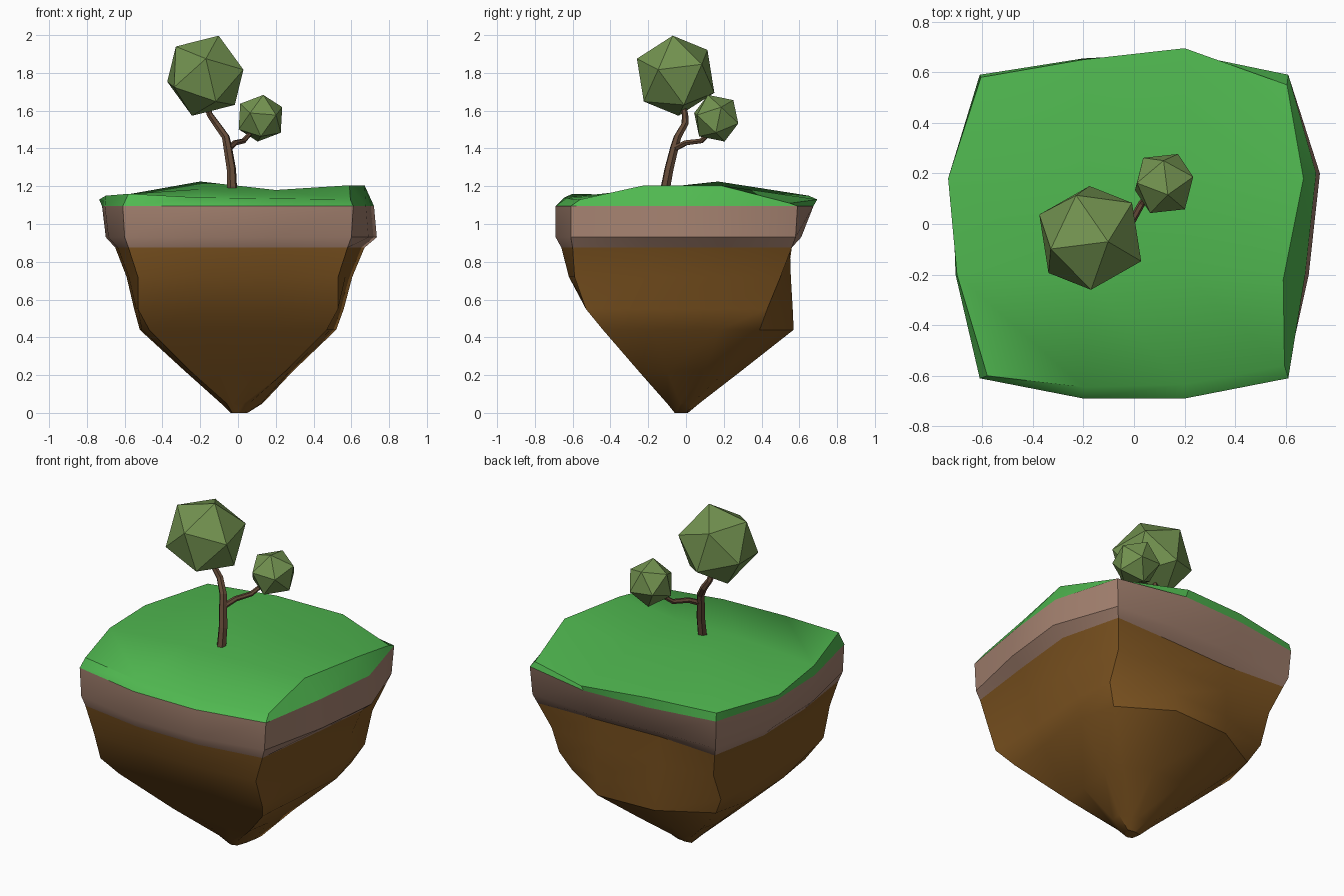
import bpy, bmesh
from math import radians
from mathutils import Vector, Matrix

if "Cube" in bpy.data.objects:
    bpy.data.objects.remove(bpy.data.objects["Cube"])


def material(name, rgb):
    m = bpy.data.materials.new(name)
    m.diffuse_color = (*rgb, 1)
    m.use_nodes = True
    m.node_tree.nodes["Principled BSDF"].inputs["Base Color"].default_value = m.diffuse_color
    return m


grass = material("grass", (0.08, 0.48, 0.08))
clay = material("clay", (0.37, 0.22, 0.16))
dirt = material("dirt", (0.21, 0.09, 0.015))
bark = material("bark", (0.13, 0.07, 0.04))
leaf = material("leaf", (0.17, 0.29, 0.08))


def add_object(name, data, mat):
    ob = bpy.data.objects.new(name, data)
    bpy.context.collection.objects.link(ob)
    data.materials.append(mat)
    bpy.ops.object.select_all(action='DESELECT')
    ob.select_set(True)
    bpy.context.view_layer.objects.active = ob
    return ob


def ring(z, l, r, f, b, cx, cf, cb, m):
    """Boxy 12-point ring, clockwise from the back left corner."""
    xy = [(-cx, cb), (-m, b * .97), (m, b), (cx, cb), (r, m), (r * .94, -m),
          (cx, cf), (m, f), (-m, f), (-cx, cf), (l * .98, -m), (l, m)]
    return [(x, y, z) for x, y in xy]


def loft(name, rings, mat, cap=None, extra=()):
    verts = [p for rg in rings for p in rg] + list(extra)
    faces = []
    for k in range(len(rings) - 1):
        for i in range(12):
            j = (i + 1) % 12
            a, b = k * 12, k * 12 + 12
            faces.append((a + i, a + j, b + j, b + i))
    if cap == 'bottom':
        faces.append(tuple(range((len(rings) - 1) * 12, len(rings) * 12)))
    if cap == 'top':
        n = len(rings) * 12
        g = [(0, 1, 2, 3), (11, n, n + 1, 4), (10, n + 2, n + 3, 5), (9, 8, 7, 6)]
        for r in range(3):
            for c in range(3):
                faces.append((g[r][c], g[r + 1][c], g[r + 1][c + 1], g[r][c + 1]))
    me = bpy.data.meshes.new(name)
    me.from_pydata(verts, [], faces)
    ob = add_object(name, me, mat)
    bpy.ops.object.shade_smooth_by_angle(angle=radians(35))
    return ob


# Island cross-sections from the turf edge down to the tip
edge = ring(1.095, -.72, .72, -.69, .675, .61, -.61, .59, .2)
lip = ring(.93, -.70, .735, -.69, .61, .60, -.61, .58, .2)
under = ring(.875, -.65, .67, -.66, .55, .58, -.60, .56, .2)
lower = [under,
         ring(.72, -.59, .605, -.62, .555, .53, -.59, .50, .2),
         ring(.55, -.55, .56, -.52, .565, .53, -.53, .43, .19),
         ring(.44, -.52, .52, -.44, .57, .47, -.44, .39, .18),
         ring(.22, -.28, .29, -.25, .29, .25, -.25, .21, .10),
         ring(.05, -.09, .13, -.10, .07, .06, -.09, .05, .03),
         ring(0, -.04, .05, -.06, .01, .03, -.05, .005, .004)]
turf = [(-.605, .58, 1.14), (-.2, .65, 1.15), (.2, .695, 1.13), (.605, .55, 1.11),
        (.67, .18, 1.205), (.59, -.22, 1.205), (.595, -.56, 1.13), (.2, -.635, 1.135),
        (-.2, -.645, 1.14), (-.58, -.60, 1.16), (-.70, -.2, 1.15), (-.735, .18, 1.13)]
hills = [(-.2, .17, 1.225), (.2, .2, 1.175), (-.2, -.2, 1.185), (.2, -.2, 1.18)]

loft("grass_top", [turf, edge], grass, 'top', hills)
loft("clay_band", [edge, lip, under], clay)
loft("dirt_base", lower, dirt, 'bottom')


def limb(name, pts):
    """Tapered polygonal tube; each point is x, y, z, radius."""
    cu = bpy.data.curves.new(name, 'CURVE')
    cu.dimensions = '3D'
    cu.bevel_depth = 1
    cu.bevel_resolution = 1
    cu.use_fill_caps = True
    sp = cu.splines.new('POLY')
    sp.points.add(len(pts) - 1)
    for p, (x, y, z, r) in zip(sp.points, pts):
        p.co = (x, y, z, 1)
        p.radius = r
    sp.use_smooth = False
    add_object(name, cu, bark)
    bpy.ops.object.convert(target='MESH')


# Tree trunk and side branch
limb("trunk", [(-.03, -.115, 1.16, .027), (-.035, -.09, 1.29, .025), (-.055, -.06, 1.41, .023),
               (-.065, -.045, 1.46, .021), (-.115, -.005, 1.53, .019), (-.15, -.005, 1.58, .017),
               (-.175, -.03, 1.67, .015)])
limb("branch", [(-.05, -.06, 1.40, .017), (-.015, .0, 1.43, .015), (.03, .08, 1.44, .014),
                (.06, .12, 1.475, .012), (.11, .155, 1.54, .011)])


def foliage(name, centre, radius, v1, v2):
    """Icosahedron turned so two neighbouring corners point along v1 and v2."""
    z = Vector(v1).normalized()
    y = z.cross(Vector(v2)).normalized()
    rot = Matrix((y.cross(z), y, z)).transposed().to_4x4()
    bm = bmesh.new()
    bmesh.ops.create_icosphere(bm, subdivisions=1, radius=radius,
                               matrix=Matrix.Translation(centre) @ rot)
    me = bpy.data.meshes.new(name)
    bm.to_mesh(me)
    bm.free()
    add_object(name, me, leaf)


# Leaf clumps
foliage("large_foliage", (-.173, -.055, 1.785), .224, (.07, -.015, .21), (.205, -.095, .02))
foliage("small_foliage", (.119, .16, 1.56), .132, (.015, -.045, .125), (.115, .03, .05))
